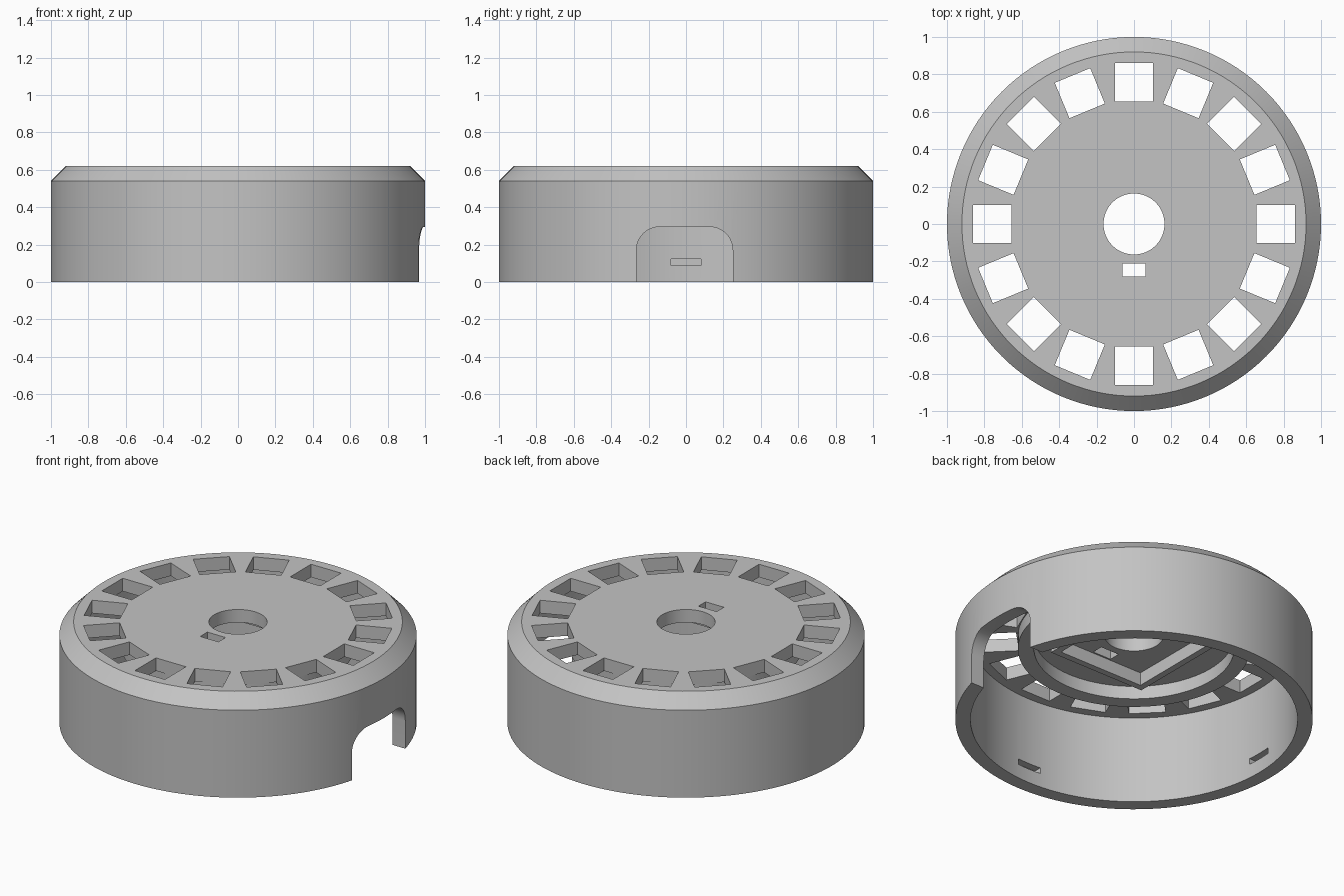
import bpy, bmesh
from math import cos, sin, pi, radians
from mathutils import Matrix, Vector

cube = bpy.data.objects.get("Cube")
if cube:
    bpy.data.objects.remove(cube, do_unlink=True)

grey = bpy.data.materials.new("light grey")
grey.use_nodes = True
COLOUR = (0.55, 0.55, 0.55, 1)
grey.diffuse_color = COLOUR
grey.node_tree.nodes["Principled BSDF"].inputs["Base Color"].default_value = COLOUR

SEGMENTS = 128
TOP, PLATE, LIP = 0.62, 0.54, 0.46   # heights of top, plate underside, underside ribs
INNER = 0.915                        # inside radius of the wall


def make_object(name, bm):
    bmesh.ops.recalc_face_normals(bm, faces=bm.faces)
    mesh = bpy.data.meshes.new(name)
    bm.to_mesh(mesh)
    bm.free()
    mesh.materials.append(grey)
    obj = bpy.data.objects.new(name, mesh)
    bpy.context.collection.objects.link(obj)
    return obj


def add_box(bm, centre, size, angle=0):
    """Box placed at centre, then turned about the z axis."""
    matrix = (Matrix.Rotation(angle, 4, 'Z') @ Matrix.Translation(centre)
              @ Matrix.Diagonal((*size, 1)))
    bmesh.ops.create_cube(bm, size=1, matrix=matrix)


def cut(target, cutter):
    mod = target.modifiers.new("cut", 'BOOLEAN')
    mod.operation = 'DIFFERENCE'
    mod.solver = 'EXACT'
    mod.object = cutter
    bpy.ops.object.select_all(action='DESELECT')
    bpy.context.view_layer.objects.active = target
    target.select_set(True)
    bpy.ops.object.modifier_apply(modifier=mod.name)
    bpy.data.objects.remove(cutter, do_unlink=True)


# Body: wall, chamfer, top plate, centre hole and round underside rib in one lathe
profile = [(0.163, PLATE), (0.163, TOP), (0.92, TOP), (1, PLATE), (1, 0),
           (INNER, 0), (INNER, PLATE), (0.65, PLATE), (0.65, LIP),
           (0.56, LIP), (0.56, PLATE)]
bm = bmesh.new()
rings = []
for i in range(SEGMENTS):
    a = 2 * pi * i / SEGMENTS
    rings.append([bm.verts.new((r * cos(a), r * sin(a), z)) for r, z in profile])
for i, ring in enumerate(rings):
    after = rings[(i + 1) % SEGMENTS]
    for j in range(len(profile)):
        k = (j + 1) % len(profile)
        bm.faces.new((ring[j], ring[k], after[k], after[j]))
body = make_object("round_cover", bm)

# Ring of sixteen square windows and the small key slot
bm = bmesh.new()
for i in range(16):
    add_box(bm, (0.757, 0, 0.6), (0.205, 0.205, 0.4), i * pi / 8)
add_box(bm, (0, -0.245, 0.6), (0.125, 0.07, 0.4))
cut(body, make_object("window_cutter", bm))

# Blind latch slots inside the wall
bm = bmesh.new()
for degrees in (90, 180, 270):
    add_box(bm, (0.92, 0, 0.105), (0.08, 0.16, 0.036), radians(degrees))
cut(body, make_object("latch_slot_cutter", bm))

# Cable notch with rounded upper corners
bm = bmesh.new()
left, right, height, radius = -0.265, 0.25, 0.295, 0.125
outline = [(left, -0.1), (right, -0.1)]
for centre_y, start in ((right - radius, 0), (left + radius, 90)):
    for step in range(13):
        a = radians(start + step * 7.5)
        outline.append((centre_y + radius * cos(a), height - radius + radius * sin(a)))
face = bm.faces.new([bm.verts.new((0.75, y, z)) for y, z in outline])
result = bmesh.ops.extrude_face_region(bm, geom=[face])
moved = [g for g in result["geom"] if isinstance(g, bmesh.types.BMVert)]
bmesh.ops.translate(bm, verts=moved, vec=Vector((0.4, 0, 0)))
cut(body, make_object("notch_cutter", bm))
bpy.ops.object.shade_smooth_by_angle(angle=radians(30))

# Square rib frame on the underside
bm = bmesh.new()
inside, outside = 0.29, 0.33
loops = []
for half, z in ((inside, LIP), (outside, LIP), (outside, PLATE + 0.005), (inside, PLATE + 0.005)):
    loops.append([bm.verts.new((half * x, half * y, z))
                  for x, y in ((1, 1), (-1, 1), (-1, -1), (1, -1))])
for j, loop in enumerate(loops):
    other = loops[(j + 1) % 4]
    for i in range(4):
        k = (i + 1) % 4
        bm.faces.new((loop[i], loop[k], other[k], other[i]))
make_object("square_rib", bm)
